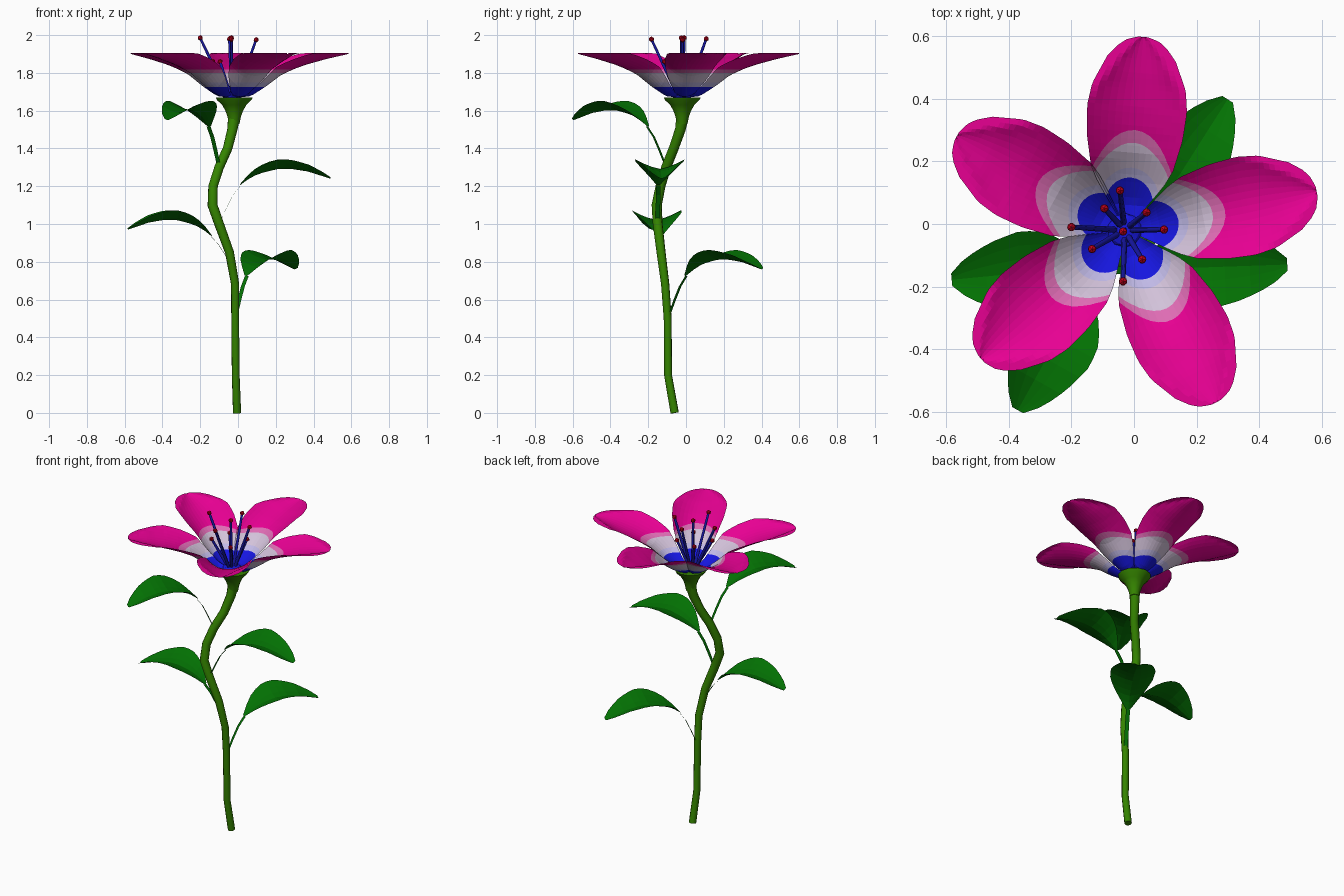
import bpy, bmesh, math
from mathutils import Vector

if "Cube" in bpy.data.objects:
    bpy.data.objects.remove(bpy.data.objects["Cube"])


def material(name, rgb):
    m = bpy.data.materials.new(name)
    m.diffuse_color = (*rgb, 1)
    m.use_nodes = True
    m.node_tree.nodes["Principled BSDF"].inputs["Base Color"].default_value = m.diffuse_color
    return m


STEM = material("stem green", (0.035, 0.23, 0.0))
LEAF = material("leaf green", (0.001, 0.165, 0.001))
BLUE = material("throat blue", (0.008, 0.008, 0.74))
LAVENDER = material("pale lavender", (0.60, 0.55, 0.90))
WHITE = material("petal white", (0.65, 0.54, 0.70))
PINK = material("soft pink", (0.74, 0.15, 0.46))
MAGENTA = material("petal magenta", (0.80, 0.0, 0.29))
NAVY = material("filament navy", (0.008, 0.008, 0.36))
RED = material("anther red", (0.52, 0.0, 0.01))


def interp(table, x):
    """Piecewise linear lookup in a list of (x, value)."""
    for (x0, v0), (x1, v1) in zip(table, table[1:]):
        if x <= x1:
            return v0 + (v1 - v0) * max(0, (x - x0) / (x1 - x0))
    return table[-1][1]


def tube(name, pts, mat, res=2):
    """Swept round tube through (x, y, z, radius) points."""
    cu = bpy.data.curves.new(name, 'CURVE')
    cu.dimensions = '3D'
    cu.bevel_depth = 1.0
    cu.bevel_resolution = res
    cu.use_fill_caps = True
    sp = cu.splines.new('POLY')
    sp.points.add(len(pts) - 1)
    for p, (x, y, z, r) in zip(sp.points, pts):
        p.co = (x, y, z, 1)
        p.radius = r
    cu.materials.append(mat)
    ob = bpy.data.objects.new(name, cu)
    bpy.context.collection.objects.link(ob)
    bpy.ops.object.select_all(action='DESELECT')
    ob.select_set(True)
    bpy.context.view_layer.objects.active = ob
    bpy.ops.object.convert(target='MESH')
    return bpy.context.object


def sheet(name, rows, cols, point, mats, bands=()):
    """Grid surface from point(t, s), cut and coloured at the band heights."""
    bm = bmesh.new()
    g = [[bm.verts.new(point(i / rows, 2 * j / cols - 1)) for j in range(cols + 1)]
         for i in range(rows + 1)]
    for i in range(rows):
        for j in range(cols):
            bm.faces.new((g[i][j], g[i + 1][j], g[i + 1][j + 1], g[i][j + 1]))
    for z in bands:
        bmesh.ops.bisect_plane(bm, geom=bm.verts[:] + bm.edges[:] + bm.faces[:],
                               plane_co=(0, 0, z), plane_no=(0, 0, 1))
    for f in bm.faces:
        f.material_index = sum(f.calc_center_median().z > z for z in bands)
    bm.normal_update()
    if sum(f.normal.z for f in bm.faces) < 0:
        bmesh.ops.reverse_faces(bm, faces=bm.faces)
    me = bpy.data.meshes.new(name)
    bm.to_mesh(me)
    bm.free()
    for m in mats:
        me.materials.append(m)
    ob = bpy.data.objects.new(name, me)
    bpy.context.collection.objects.link(ob)
    return ob


def ball(name, loc, r, mat, sub=1, squash=1.0):
    bpy.ops.mesh.primitive_ico_sphere_add(subdivisions=sub, radius=r, location=loc)
    ob = bpy.context.object
    ob.name = name
    ob.scale.z = squash
    ob.data.materials.append(mat)


# Winding stem
tube("stem", [
    (-0.005, -0.06, 0, .022), (-0.012, -0.095, 0.2, .021), (-0.015, -0.097, 0.5, .021),
    (-0.015, -0.11, 0.68, .022), (-0.045, -0.132, 0.85, .024), (-0.10, -0.15, 1.0, .026),
    (-0.135, -0.155, 1.1, .027), (-0.132, -0.135, 1.2, .026), (-0.10, -0.105, 1.3, .026),
    (-0.055, -0.065, 1.4, .026), (-0.03, -0.03, 1.5, .028), (-0.022, -0.02, 1.56, .032)], STEM, 3)

# Flared green cup under the flower
CX, CY = -0.02, -0.02
tube("flower_cup", [(CX, CY, z, r) for z, r in
     [(1.53, .028), (1.57, .036), (1.60, .047), (1.63, .064), (1.655, .09), (1.67, .098)]], STEM, 4)

# Five cupped petals, banded by height
PROFILE = [(0, 1.67), (.09, 1.675), (.17, 1.725), (.25, 1.785), (.28, 1.80), (.33, 1.822),
           (.39, 1.843), (.5, 1.873), (.62, 1.90)]
PETAL_W = [(.03, .022), (.1, .072), (.15, .107), (.2, .132), (.3, .154), (.39, .16), (.46, .15),
           (.55, .11), (.59, .077), (.61, .05), (.62, .015)]
BANDS = [1.725, 1.748, 1.80, 1.818]
for n, deg in enumerate((11.5, 85, 151, 221.5, 297.5)):
    a = math.radians(deg)

    def petal_point(t, s, a=a):
        u = .03 + .59 * (1 - (1 - t) ** 1.4)
        w = s * interp(PETAL_W, u)
        z = interp(PROFILE, math.hypot(u, w)) + .05 * s * s * min(1, u / .2)
        return Vector((-0.024 + u * math.cos(a) - w * math.sin(a),
                       CY + u * math.sin(a) + w * math.cos(a), min(z, 1.904)))

    sheet(f"petal_{n + 1}", 32, 14, petal_point, [BLUE, LAVENDER, WHITE, PINK, MAGENTA], BANDS)

# Blue throat at the heart of the flower
ball("flower_heart", (-0.03, CY, 1.68), 0.055, BLUE, 2, 0.4)

# Stamens: five tall, four short, each with a red anther
TIPS = [(-.20, -.01, 1.985), (-.045, .107, 1.98), (.096, -.018, 1.975), (-.035, -.183, 1.978),
        (-.035, -.024, 1.985), (-.095, .05, 1.86), (.04, .037, 1.86), (.026, -.113, 1.86),
        (-.134, -.08, 1.86)]
for n, (x, y, z) in enumerate(TIPS):
    bx, by = -0.03 + (x + .03) * .12, CY + (y - CY) * .12
    tube(f"filament_{n + 1}", [(bx, by, 1.67, .010), (x, y, z, .0075)], NAVY, 1)
    ball(f"anther_{n + 1}", (x, y, z), 0.015, RED)

# Four arching leaves, each a cupped blade on a thin flat stalk
ARCH = [(0, 0), (.1, .035), (.2, .06), (.4, .085), (.55, .088), (.75, .073), (1, .035)]
LEAF_W = [(0, .012), (.1, .06), (.2, .1), (.35, .13), (.5, .132), (.7, .107), (.85, .074),
          (.95, .045), (1, .02)]
STALK = [(0, 0, .011), (.04, .42, .012), (.075, .75, .012), (.115, 1.0, .012)]
LEAVES = [  # stem x, stem y, stalk z, blade z, heading, reach
    (-.015, -.095, .50, .725, 57.5, .585), (-.03, -.125, .77, .935, 185.5, .555),
    (-.10, -.15, 1.0, 1.205, 2, .59), (-.10, -.105, 1.30, 1.515, 241, .56)]
for n, (x, y, z0, z1, deg, reach) in enumerate(LEAVES):
    c, s_ = math.cos(math.radians(deg)), math.sin(math.radians(deg))

    def place(d, w, z):
        return Vector((x + d * c - w * s_, y + d * s_ + w * c, z))

    def leaf_point(t, s):
        w = interp(LEAF_W, t)
        return place(.11 + (reach - .11) * t, w * s, z1 + interp(ARCH, t) + .38 * w * abs(s) ** 1.4)

    def stalk_point(t, s):
        d, k, w = STALK[round(t * 3)]
        return place(d, w * s, z0 + (z1 - z0) * k)

    sheet(f"leaf_{n + 1}", 12, 6, leaf_point, [LEAF])
    sheet(f"leaf_stalk_{n + 1}", 3, 2, stalk_point, [LEAF])
